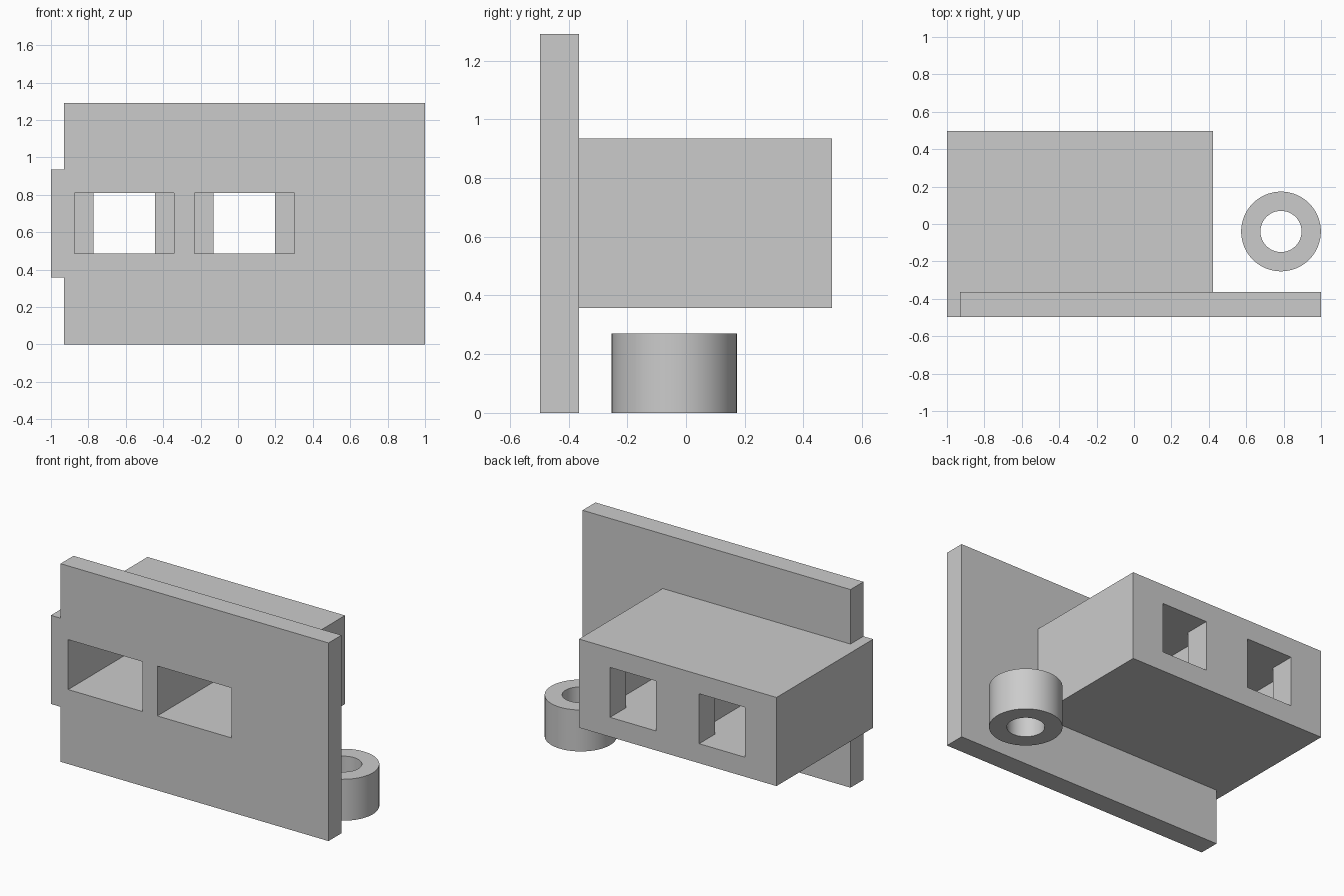
import bpy, bmesh, math
from mathutils import Vector

default = bpy.data.objects.get("Cube")
if default:
    bpy.data.objects.remove(default, do_unlink=True)

# Single plain grey finish
GREY = (0.6, 0.6, 0.6, 1.0)
grey = bpy.data.materials.new("plain_grey")
grey.use_nodes = True
grey.diffuse_color = GREY
grey.node_tree.nodes["Principled BSDF"].inputs["Base Color"].default_value = GREY

FRONT, BACK = -0.497, 0.497
PLATE_BACK = -0.364
PLATE_LEFT = -0.93
POCKET_END = 0.332


def add_object(name, bm):
    bmesh.ops.recalc_face_normals(bm, faces=bm.faces)
    mesh = bpy.data.meshes.new(name)
    bm.to_mesh(mesh)
    bm.free()
    mesh.materials.append(grey)
    obj = bpy.data.objects.new(name, mesh)
    bpy.context.collection.objects.link(obj)
    return obj


def prism(name, outline, bottom, top):
    """Extrude a plan outline upward."""
    bm = bmesh.new()
    face = bm.faces.new([bm.verts.new((x, y, bottom)) for x, y in outline])
    raised = bmesh.ops.extrude_face_region(bm, geom=[face])["geom"]
    verts = [v for v in raised if isinstance(v, bmesh.types.BMVert)]
    bmesh.ops.translate(bm, verts=verts, vec=(0, 0, top - bottom))
    return add_object(name, bm)


def cut(obj, cutter):
    mod = obj.modifiers.new("opening", 'BOOLEAN')
    mod.operation = 'DIFFERENCE'
    mod.solver = 'EXACT'
    mod.object = cutter
    bpy.context.view_layer.objects.active = obj
    bpy.ops.object.modifier_apply(modifier=mod.name)


# Upright front plate
plate = prism("front_plate", [(PLATE_LEFT, FRONT), (1, FRONT),
                              (1, PLATE_BACK), (PLATE_LEFT, PLATE_BACK)], 0, 1.29)

# Housing behind the plate, wrapping past its right-hand edge to the front
housing = prism("housing", [(-1, FRONT), (PLATE_LEFT, FRONT), (PLATE_LEFT, PLATE_BACK),
                            (0.423, PLATE_BACK), (0.423, BACK), (-1, BACK)], 0.358, 0.935)

# Two pockets, wide at the front and narrowing to a window in the rear wall
for centre in (-0.608, 0.034):
    wide, narrow = 0.267, 0.165
    half = [(wide, -0.6), (wide, POCKET_END), (narrow, POCKET_END), (narrow, 0.6)]
    outline = [(centre + x, y) for x, y in half]
    outline += [(centre - x, y) for x, y in reversed(half)]
    cutter = prism("pocket_cutter", outline, 0.485, 0.81)
    cutter.hide_render = True
    cut(plate, cutter)
    cut(housing, cutter)
    bpy.data.objects.remove(cutter, do_unlink=True)

# Loose ring: a rectangular section spun around its axis
bm = bmesh.new()
section = [bm.verts.new((r, 0, z)) for r, z in
           ((0.11, 0), (0.213, 0), (0.213, 0.27), (0.11, 0.27))]
edges = [bm.edges.new((section[i], section[(i + 1) % 4])) for i in range(4)]
bmesh.ops.spin(bm, geom=section + edges, cent=(0, 0, 0), axis=(0, 0, 1),
               angle=math.tau, steps=96, use_duplicate=False)
bmesh.ops.remove_doubles(bm, verts=bm.verts, dist=0.0005)
bmesh.ops.translate(bm, verts=bm.verts, vec=Vector((0.786, -0.04, 0)))
ring = add_object("spacer_ring", bm)
bpy.ops.object.select_all(action='DESELECT')
ring.select_set(True)
bpy.context.view_layer.objects.active = ring
bpy.ops.object.shade_smooth_by_angle(angle=math.radians(30))
